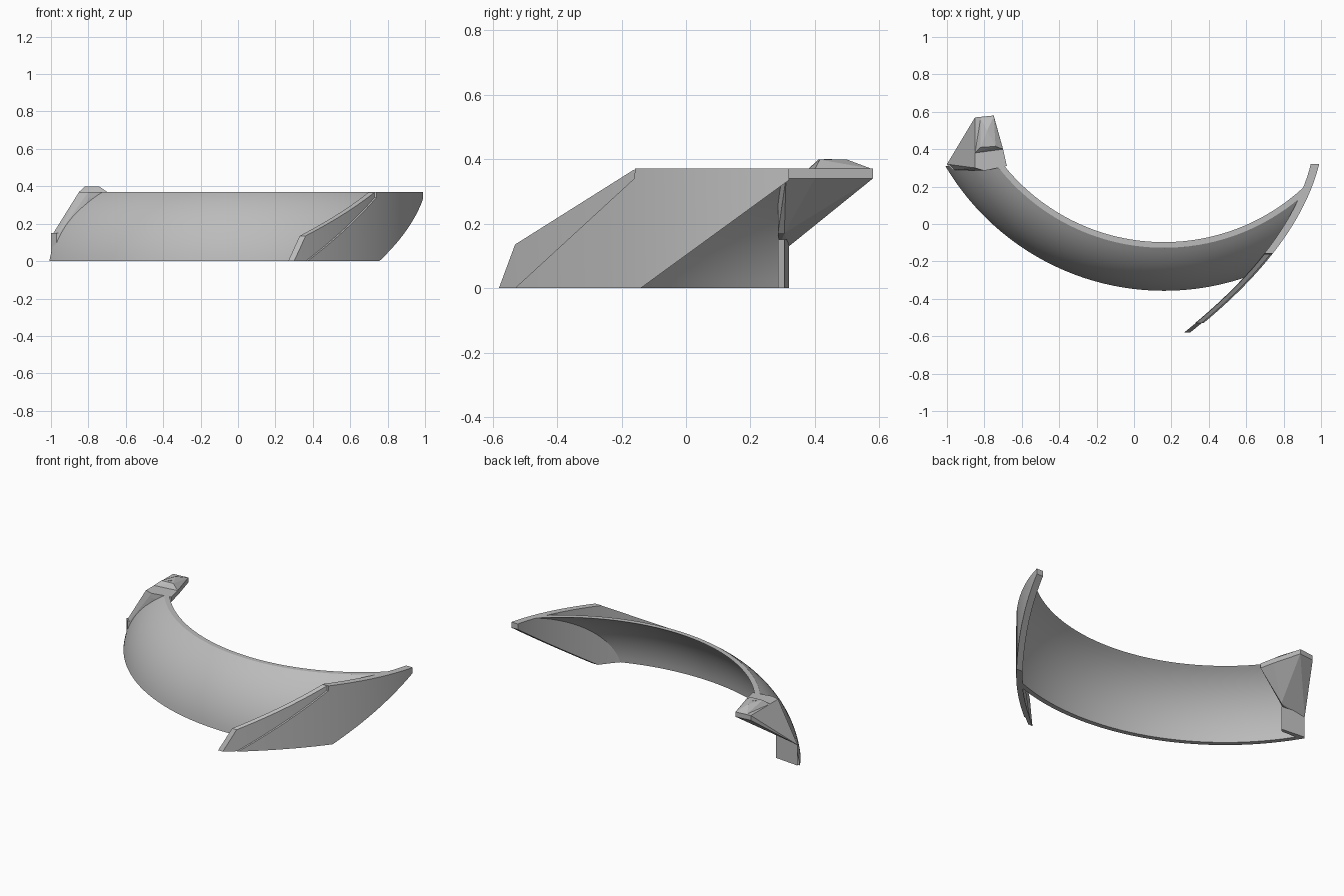
import bpy, bmesh, math
from mathutils import Vector

if "Cube" in bpy.data.objects:
    bpy.data.objects.remove(bpy.data.objects["Cube"])

grey = bpy.data.materials.new("plain grey")
grey.use_nodes = True
grey.diffuse_color = (0.5, 0.5, 0.5, 1)
grey.node_tree.nodes["Principled BSDF"].inputs["Base Color"].default_value = (0.5, 0.5, 0.5, 1)


def finish(bm, name, smooth=False):
    bmesh.ops.recalc_face_normals(bm, faces=bm.faces)
    mesh = bpy.data.meshes.new(name)
    bm.to_mesh(mesh)
    bm.free()
    mesh.materials.append(grey)
    obj = bpy.data.objects.new(name, mesh)
    bpy.context.collection.objects.link(obj)
    if smooth:
        bpy.ops.object.select_all(action='DESELECT')
        obj.select_set(True)
        bpy.context.view_layer.objects.active = obj
        bpy.ops.object.shade_smooth_by_angle(angle=math.radians(25))
    return obj


def loft(name, sections):
    """Closed rings bridged in order, with both ends capped."""
    bm = bmesh.new()
    rings = [[bm.verts.new(p) for p in s] for s in sections]
    n = len(rings[0])
    for a, b in zip(rings, rings[1:]):
        for i in range(n):
            j = (i + 1) % n
            bm.faces.new((a[i], a[j], b[j], b[i]))
    bm.faces.new(rings[0])
    bm.faces.new(rings[-1])
    bmesh.ops.remove_doubles(bm, verts=bm.verts, dist=0.0005)
    return finish(bm, name, True)


def hull(name, points):
    bm = bmesh.new()
    for p in points:
        bm.verts.new(p)
    res = bmesh.ops.convex_hull(bm, input=bm.verts)
    loose = [g for g in res["geom_interior"] if isinstance(g, bmesh.types.BMVert)]
    bmesh.ops.delete(bm, geom=loose, context='VERTS')
    bmesh.ops.dissolve_limit(bm, angle_limit=0.02, verts=bm.verts, edges=bm.edges)
    return finish(bm, name)


def lerp_path(path, t):
    """Height of a piecewise straight line at t."""
    for (a, za), (b, zb) in zip(path, path[1:]):
        if t <= b:
            return za + (zb - za) * max(0, t - a) / (b - a)
    return path[-1][1]


def plate_x(y):
    return 0.31 + 1.024 * (y + 0.58) - 0.559 * (y + 0.58) * (y + 0.16)


# Curved shell: a bulged profile swept about a vertical axis
CX, CY, END_Y = 0.16, 1.0, 0.31
outer = []
for i in range(17):
    a = math.radians(8 + 50 * i / 16)
    f = (math.cos(math.radians(8)) - math.cos(a)) / (math.cos(math.radians(8)) - math.cos(math.radians(58)))
    h = (math.sin(a) - math.sin(math.radians(8))) / (math.sin(math.radians(58)) - math.sin(math.radians(8)))
    outer.append((1.357 - 0.23 * f, 0.37 * h))
inner = [(r - 0.03, z) for r, z in reversed(outer)]
profile = outer + inner


def on_arc(r, a):
    return CX + r * math.cos(a), CY + r * math.sin(a)


def plate_angle(r):
    """Angle at which an arc of radius r reaches the end plate."""
    lo, hi = -math.pi / 2, -0.5
    for _ in range(30):
        mid = (lo + hi) / 2
        x, y = on_arc(r, mid)
        if x < plate_x(y) - 0.02:
            lo = mid
        else:
            hi = mid
    return lo


spans = [(math.pi + math.asin((CY - END_Y) / r) - 2 * math.pi, plate_angle(r)) for r, z in profile]
STEPS = 56
loft("curved_shell", [
    [(*on_arc(r, s + (e - s) * k / STEPS), z) for (r, z), (s, e) in zip(profile, spans)]
    for k in range(STEPS + 1)])


# End plate and its recessed leading strip, both following one plan curve
def curved_plate(name, ys, low, high, front, back):
    loft(name, [
        [(plate_x(y) - front, y, lerp_path(low, y)), (plate_x(y) - front, y, lerp_path(high, y)),
         (plate_x(y) - back, y, lerp_path(high, y)), (plate_x(y) - back, y, lerp_path(low, y))]
        for y in ys])


def spread(a, b, n):
    return [a + (b - a) * i / n for i in range(n + 1)]


step = [(-0.53, 0), (-0.16, 0.34)]
curved_plate("end_plate", spread(-0.53, -0.16, 14) + spread(-0.158, -0.14, 1) + spread(-0.12, 0.32, 16),
             [(-0.53, 0), (-0.14, 0), (0.32, 0.335)],
             step + [(-0.158, 0.37), (0.32, 0.37)], 0, 0.045)
curved_plate("leading_strip", spread(-0.58, -0.53, 2) + spread(-0.505, -0.16, 14),
             [(-0.58, 0)] + step, [(-0.58, 0), (-0.53, 0.135), (-0.16, 0.368)], 0.01, 0.042)

# Mounting bracket: column, flared body and raised top
foot = [(-1, 0.32), (-0.84, 0.305), (-0.86, 0.285), (-0.97, 0.29)]
hull("bracket_column", [(x, y, z) for x, y in foot for z in (0, 0.15)])
cap = [(-0.85, 0.57), (-0.75, 0.58), (-0.70, 0.40), (-0.68, 0.31), (-0.80, 0.285), (-0.85, 0.30)]
hull("bracket_body",
     [(x, y, z) for x, y in cap for z in (0.34, 0.37)]
     + [(-1, 0.32, 0.13), (-0.97, 0.29, 0.13), (-0.84, 0.305, 0.17), (-0.86, 0.285, 0.17)])
hull("bracket_peak",
     [(-0.85, 0.38, 0.37), (-0.70, 0.40, 0.37), (-0.75, 0.575, 0.37), (-0.82, 0.565, 0.37),
      (-0.82, 0.41, 0.398), (-0.74, 0.415, 0.398), (-0.785, 0.50, 0.398)])

# Small stud on the raised top
bm = bmesh.new()
bmesh.ops.create_cone(bm, cap_ends=True, segments=12, radius1=0.012, radius2=0.012, depth=0.004)
bmesh.ops.translate(bm, verts=bm.verts, vec=Vector((-0.782, 0.44, 0.398)))
finish(bm, "bracket_stud")
